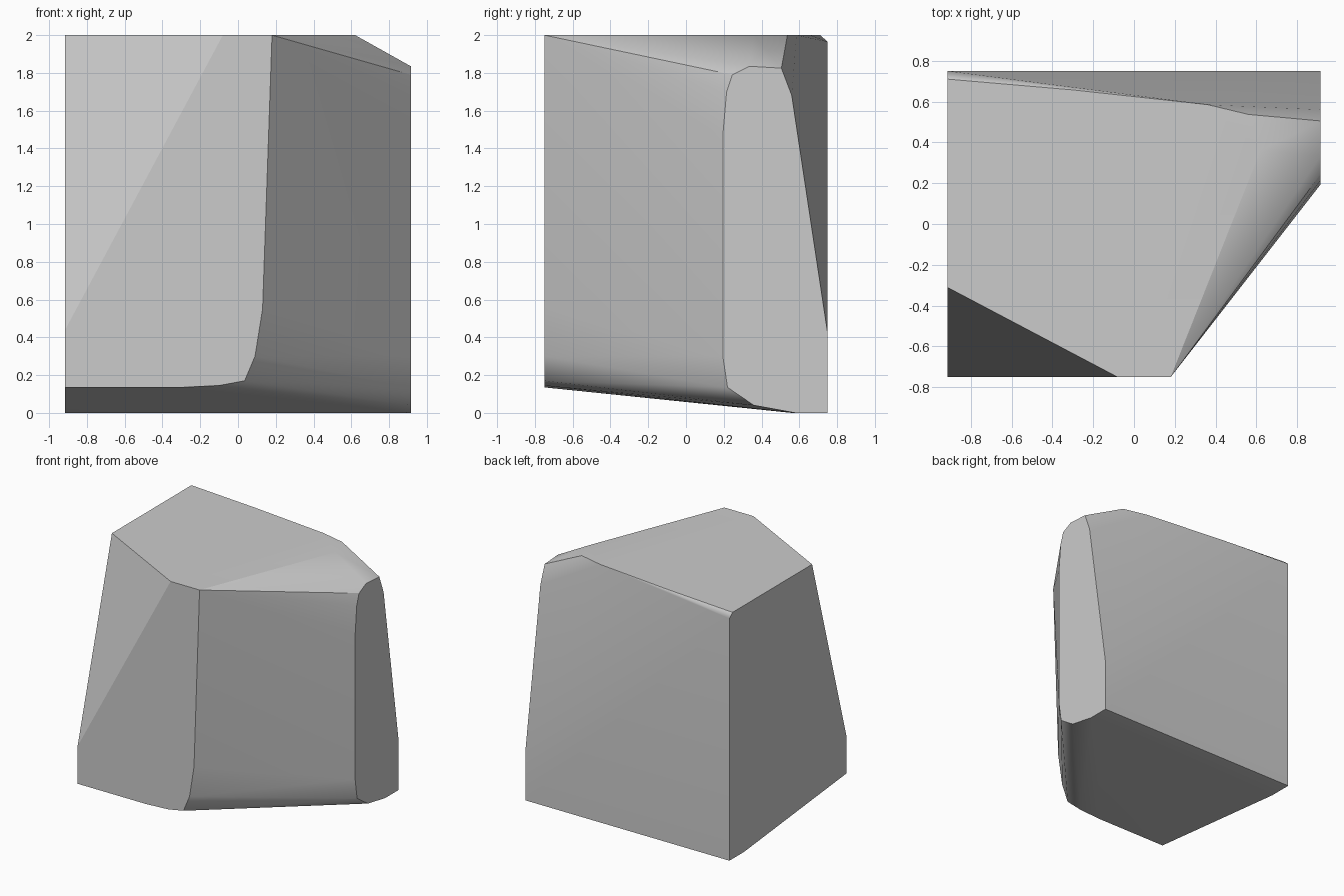
import bpy, bmesh, math

if "Cube" in bpy.data.objects:
    bpy.data.objects.remove(bpy.data.objects["Cube"])

LEFT, RIGHT, FRONT, BACK, TOP = -0.915, 0.915, -0.75, 0.75, 2.0

# Outline of each flat cut side of the rock
front_side = [(LEFT, 0.135), (-0.3, 0.135), (-0.1, 0.145), (0.035, 0.17), (0.09, 0.3),
              (0.13, 0.55), (0.165, 1.5), (0.18, TOP), (-0.08, TOP), (LEFT, 0.44)]
right_side = [(0.195, 0.3), (0.22, 0.135), (0.36, 0.04), (0.58, 0), (BACK, 0), (BACK, 0.42),
              (0.56, 1.68), (0.505, 1.825), (0.335, 1.835), (0.245, 1.79), (0.215, 1.7), (0.195, 1.47)]
left_side = [(0.56, 0), (BACK, 0), (BACK, 1.965), (0.71, TOP), (-0.31, TOP)]
top_side = [(0.62, 0.36), (0.56, 0.537), (0.36, 0.585), (-0.3, 0.657)]

points = [(x, FRONT, z) for x, z in front_side]
points += [(RIGHT, y, z) for y, z in right_side]
points += [(LEFT, y, z) for y, z in left_side]
points += [(x, y, TOP) for x, y in top_side]

# Wrap the outlines in a convex skin and merge the flat triangles
bm = bmesh.new()
for p in points:
    bm.verts.new(p)
hull = bmesh.ops.convex_hull(bm, input=bm.verts)
loose = [v for v in bm.verts if not v.link_faces]
bmesh.ops.delete(bm, geom=loose, context='VERTS')
bmesh.ops.dissolve_limit(bm, angle_limit=math.radians(1.5), verts=bm.verts, edges=bm.edges)
bmesh.ops.recalc_face_normals(bm, faces=bm.faces)
mesh = bpy.data.meshes.new("rock")
bm.to_mesh(mesh)
bm.free()
rock = bpy.data.objects.new("rock", mesh)
bpy.context.collection.objects.link(rock)

# Plain stone colour
stone = bpy.data.materials.new("stone_grey")
stone.use_nodes = True
colour = (0.6, 0.6, 0.6, 1)
stone.diffuse_color = colour
stone.node_tree.nodes["Principled BSDF"].inputs["Base Color"].default_value = colour
mesh.materials.append(stone)

# Soft facets with crisp main edges
bpy.ops.object.select_all(action='DESELECT')
rock.select_set(True)
bpy.context.view_layer.objects.active = rock
bpy.ops.object.shade_smooth_by_angle(angle=math.radians(30))
weighted = rock.modifiers.new("even_shading", 'WEIGHTED_NORMAL')
weighted.keep_sharp = True
